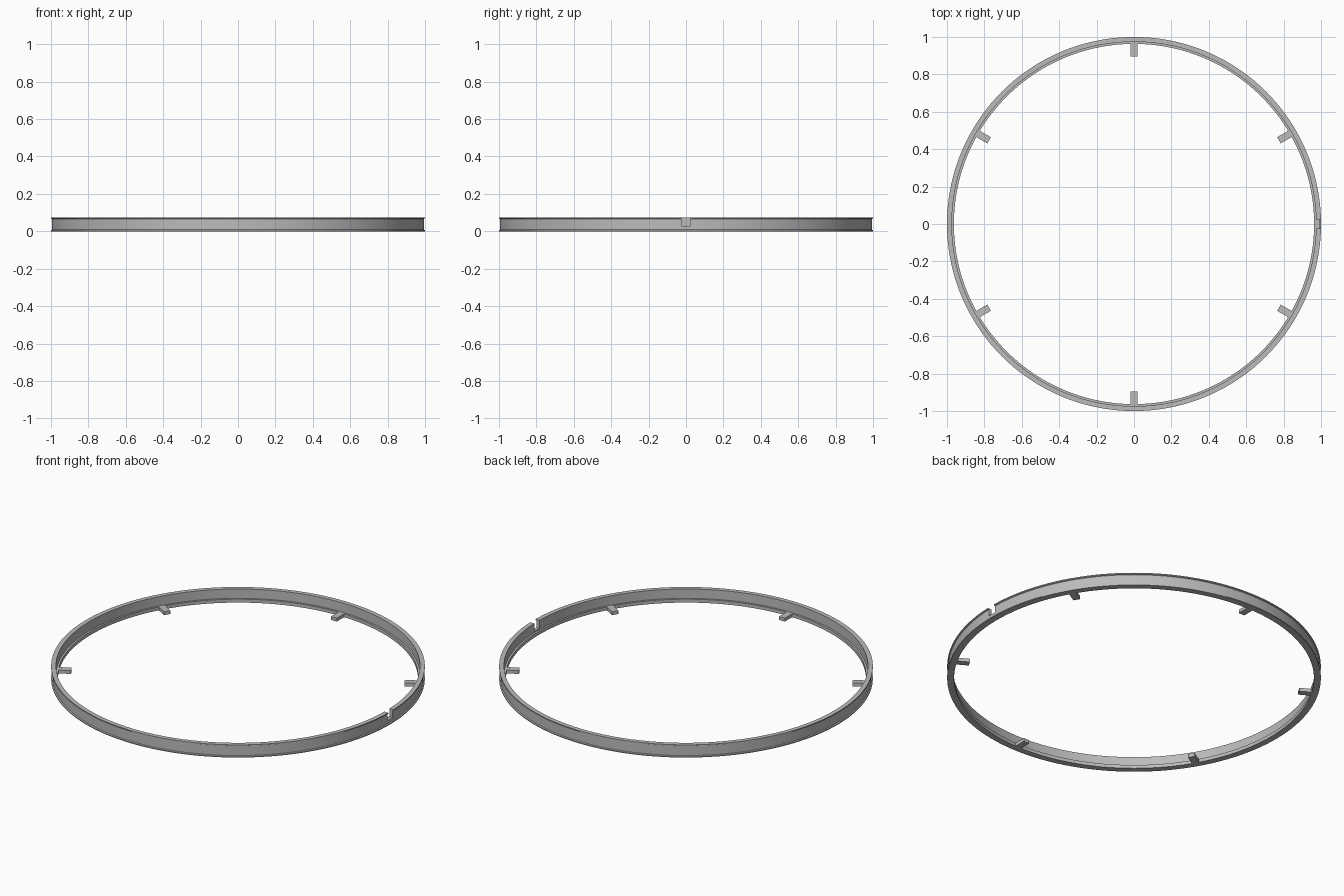
import bpy, bmesh
from math import cos, sin, pi, radians
from mathutils import Matrix

default = bpy.data.objects.get("Cube")
if default:
    bpy.data.objects.remove(default, do_unlink=True)

SEGMENTS = 144
HEIGHT = 0.075
LEDGE = 0.02

grey = bpy.data.materials.new("satin grey")
grey.use_nodes = True
colour = (0.5, 0.5, 0.5, 1)
grey.diffuse_color = colour
grey.node_tree.nodes["Principled BSDF"].inputs["Base Color"].default_value = colour


def finish(name, bm):
    bmesh.ops.recalc_face_normals(bm, faces=bm.faces)
    mesh = bpy.data.meshes.new(name)
    bm.to_mesh(mesh)
    bm.free()
    mesh.materials.append(grey)
    obj = bpy.data.objects.new(name, mesh)
    bpy.context.collection.objects.link(obj)
    return obj


def box(name, x0, x1, width, z0, z1, turn=0):
    bm = bmesh.new()
    place = (Matrix.Rotation(turn, 4, 'Z')
             @ Matrix.Translation(((x0 + x1) / 2, 0, (z0 + z1) / 2))
             @ Matrix.Diagonal((x1 - x0, width, z1 - z0, 1)))
    bmesh.ops.create_cube(bm, size=1, matrix=place)
    return finish(name, bm)


# Ring: inner ledge at the bottom, shallow channel around the outside
profile = [(0.963, 0), (1, 0), (1, 0.006), (0.994, 0.009),
           (0.994, HEIGHT - 0.009), (1, HEIGHT - 0.006), (1, HEIGHT),
           (0.974, HEIGHT), (0.974, LEDGE), (0.963, LEDGE)]
bm = bmesh.new()
loops = []
for i in range(SEGMENTS):
    a = 2 * pi * i / SEGMENTS
    loops.append([bm.verts.new((r * cos(a), r * sin(a), z)) for r, z in profile])
for i, loop in enumerate(loops):
    following = loops[(i + 1) % SEGMENTS]
    for j in range(len(profile)):
        k = (j + 1) % len(profile)
        bm.faces.new((loop[j], following[j], following[k], loop[k]))
ring = finish("ring", bm)

# Notch cut down through the wall on the left side
cutter = box("notch_cutter", 0.9, 1.1, 0.05, 0.027, 0.2)
cutter.hide_render = True
cut = ring.modifiers.new("notch", 'BOOLEAN')
cut.operation = 'DIFFERENCE'
cut.solver = 'EXACT'
cut.object = cutter
bpy.ops.object.select_all(action='DESELECT')
bpy.context.view_layer.objects.active = ring
ring.select_set(True)
bpy.ops.object.modifier_apply(modifier=cut.name)
bpy.data.objects.remove(cutter, do_unlink=True)
bpy.ops.object.shade_smooth_by_angle(angle=radians(25))

# Six support tabs pointing inward
for i in range(6):
    box(f"tab_{i + 1}", 0.895, 0.968, 0.038, 0, LEDGE, radians(30 + 60 * i))
